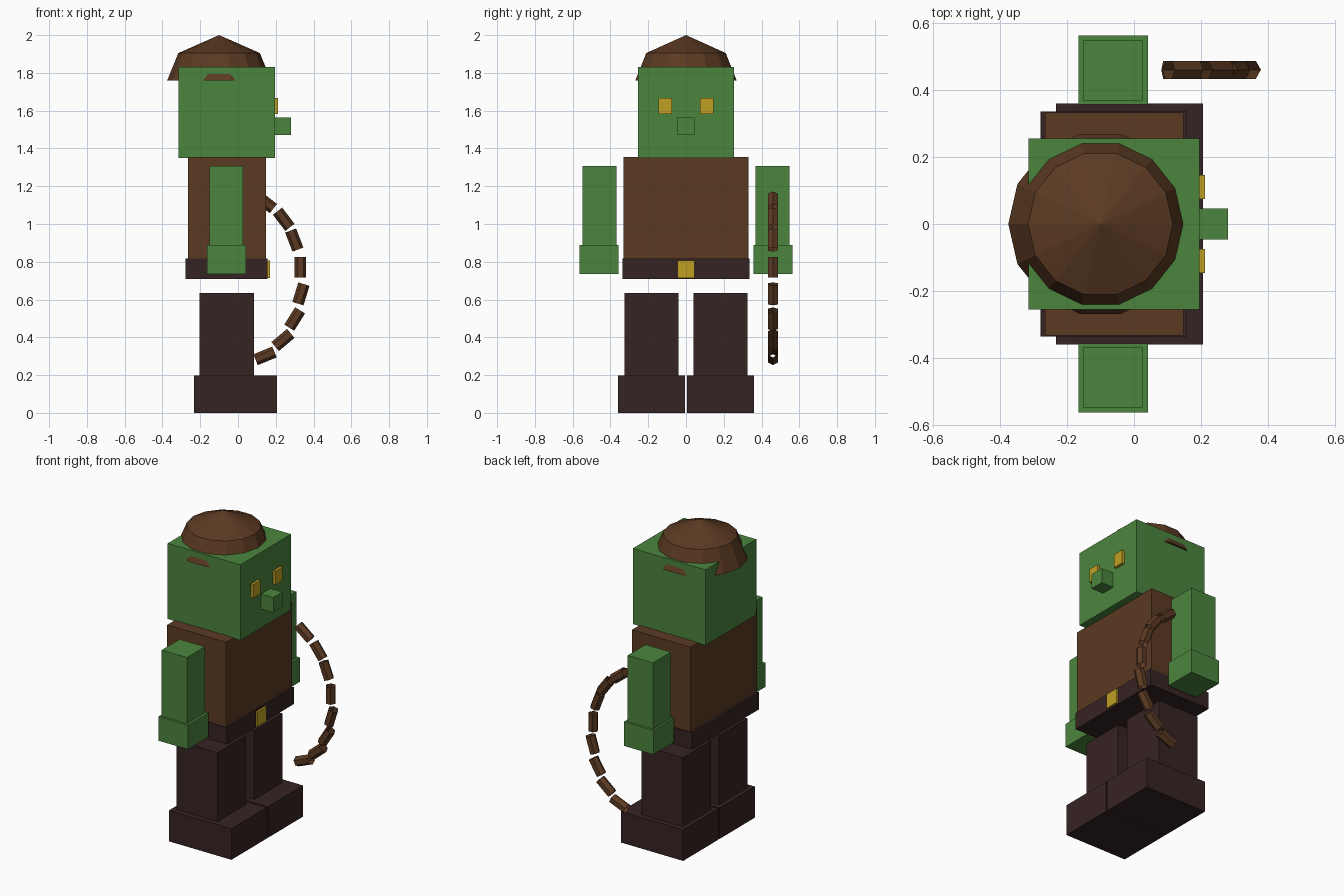
import bpy, bmesh, math
from mathutils import Matrix, Vector

cube = bpy.data.objects.get("Cube")
if cube:
    bpy.data.objects.remove(cube, do_unlink=True)


def material(name, hex_code):
    rgb = [int(hex_code[i:i + 2], 16) / 255 for i in (0, 2, 4)]
    lin = [c / 12.92 if c < 0.04045 else ((c + 0.055) / 1.055) ** 2.4 for c in rgb]
    m = bpy.data.materials.new(name)
    m.use_nodes = True
    m.diffuse_color = (*lin, 1)
    m.node_tree.nodes["Principled BSDF"].inputs["Base Color"].default_value = (*lin, 1)
    return m


green = material("green_skin", "4b853d")
brown = material("brown_leather", "5b3a22")
dark = material("dark_cloth", "362324")
gold = material("gold", "c0a024")


def add_object(name, bm, mat):
    mesh = bpy.data.meshes.new(name)
    bm.to_mesh(mesh)
    bm.free()
    mesh.materials.append(mat)
    obj = bpy.data.objects.new(name, mesh)
    bpy.context.collection.objects.link(obj)
    return obj


def box(name, mat, x, y, z):
    """Box spanning the given (min, max) ranges."""
    bm = bmesh.new()
    lo, hi = Vector((x[0], y[0], z[0])), Vector((x[1], y[1], z[1]))
    size = Matrix.Diagonal((*(hi - lo), 1))
    bmesh.ops.create_cube(bm, size=1, matrix=Matrix.Translation((lo + hi) / 2) @ size)
    return add_object(name, bm, mat)


def box_pair(name, mat, x, y, z):
    """The same box on both sides of the body."""
    box("left_" + name, mat, x, y, z)
    box("right_" + name, mat, x, (-y[1], -y[0]), z)


# Head and face
box("head", green, (-0.315, 0.195), (-0.255, 0.255), (1.35, 1.83))
box("nose", green, (0.19, 0.28), (-0.046, 0.046), (1.47, 1.565))
box_pair("eye", gold, (0.19, 0.212), (0.075, 0.146), (1.582, 1.668))

# Body and belt
box("torso", brown, (-0.265, 0.148), (-0.332, 0.332), (0.815, 1.355))
box("belt", dark, (-0.279, 0.157), (-0.336, 0.336), (0.71, 0.817))
box("buckle", gold, (0.15, 0.17), (-0.045, 0.045), (0.715, 0.808))

# Limbs
box_pair("arm", green, (-0.152, 0.026), (0.368, 0.548), (0.885, 1.308))
box_pair("hand", green, (-0.165, 0.042), (0.357, 0.563), (0.735, 0.888))
box_pair("leg", dark, (-0.205, 0.085), (0.04, 0.326), (0.19, 0.635))
box_pair("boot", dark, (-0.232, 0.206), (0.005, 0.36), (0, 0.197))

# Faceted cap: rings of a low dome joined to a peak
bm = bmesh.new()
SIDES = 14
rings = []
for radius, z in ((0.275, 1.76), (0.216, 1.905)):
    rings.append([bm.verts.new((-0.1 + radius * math.cos(math.tau * i / SIDES),
                                radius * math.sin(math.tau * i / SIDES), z))
                  for i in range(SIDES)])
peak = bm.verts.new((-0.1, 0, 2))
rim, crown = rings
for i in range(SIDES):
    j = (i + 1) % SIDES
    bm.faces.new((rim[i], rim[j], crown[j], crown[i]))
    bm.faces.new((crown[i], crown[j], peak))
bm.faces.new(rim[::-1])
add_object("cap", bm, brown)

# Whip: open six-sided tubes along an arc; x, z and downward slope in degrees
links = ((0.145, 1.115, 38), (0.242, 1.025, 53), (0.298, 0.915, 69), (0.33, 0.772, 90),
         (0.333, 0.63, 107), (0.3, 0.497, 122), (0.238, 0.386, 140), (0.143, 0.302, 158))
for n, (x, z, slope) in enumerate(links):
    bm = bmesh.new()
    turn = Matrix.Rotation(math.radians(slope + 90), 4, "Y")
    bmesh.ops.create_cone(bm, cap_ends=False, segments=6, radius1=0.031, radius2=0.031,
                          depth=0.108, matrix=Matrix.Translation((x, 0.46, z)) @ turn
                          @ Matrix.Rotation(math.radians(90), 4, "Z"))
    add_object(f"whip_link_{n + 1}", bm, brown)
